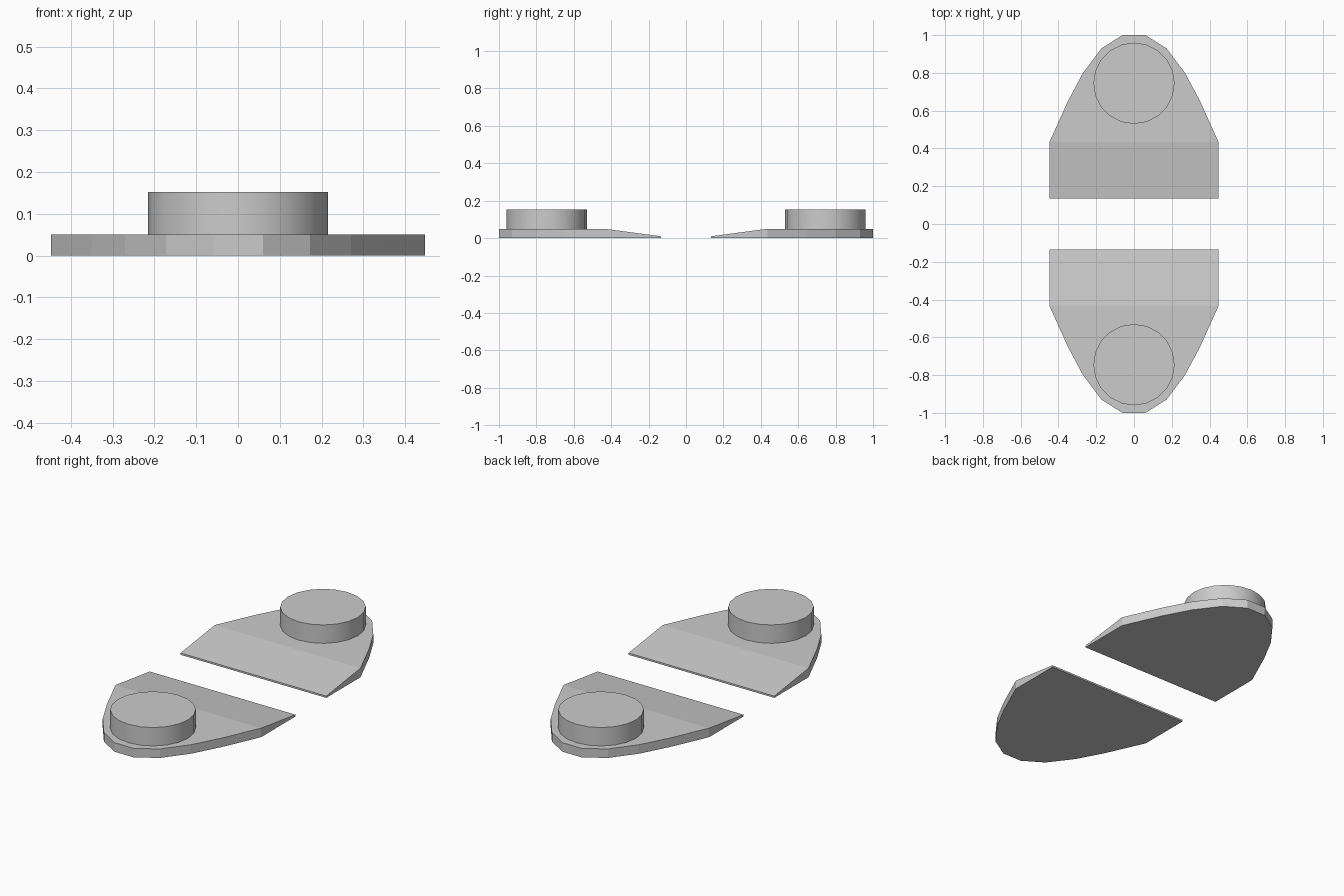
import bpy
import bmesh
import math

cube = bpy.data.objects.get("Cube")
if cube:
    bpy.data.objects.remove(cube, do_unlink=True)

grey = bpy.data.materials.new("light_grey")
grey.use_nodes = True
COLOUR = (0.6, 0.6, 0.6, 1)
grey.diffuse_color = COLOUR
grey.node_tree.nodes["Principled BSDF"].inputs["Base Color"].default_value = COLOUR

PLATE_TOP, LIP_TOP, DISC_TOP = 0.05, 0.01, 0.152
INNER_Y, RAMP_Y = 0.135, 0.435

# Right half of the plate outline, from the thin lip to the rounded end
HALF = [(0.447, INNER_Y), (0.447, RAMP_Y), (0.35, 0.65),
        (0.27, 0.80), (0.172, 0.93), (0.06, 1.0)]


def finish(name, bm):
    bmesh.ops.recalc_face_normals(bm, faces=bm.faces)
    mesh = bpy.data.meshes.new(name)
    bm.to_mesh(mesh)
    bm.free()
    mesh.materials.append(grey)
    obj = bpy.data.objects.new(name, mesh)
    bpy.context.collection.objects.link(obj)
    return obj


def make_plate(name, side):
    """Rounded plate whose inner end tapers to a thin lip."""
    outline = HALF + [(-x, y) for x, y in reversed(HALF)]
    bm = bmesh.new()
    low = [bm.verts.new((x, y * side, 0)) for x, y in outline]
    high = [bm.verts.new((x, y * side, LIP_TOP if y == INNER_Y else PLATE_TOP))
            for x, y in outline]
    n = len(outline)
    bm.faces.new(low)
    bm.faces.new(high[1:-1])                              # flat top
    bm.faces.new((high[0], high[1], high[-2], high[-1]))  # ramp
    for i in range(n):
        j = (i + 1) % n
        bm.faces.new((low[i], low[j], high[j], high[i]))
    return finish(name, bm)


def make_disc(name, side):
    """Round raised pad standing on the plate."""
    bm = bmesh.new()
    bmesh.ops.create_cone(bm, cap_ends=True, segments=20, radius1=0.215,
                          radius2=0.215, depth=DISC_TOP - PLATE_TOP)
    bmesh.ops.translate(bm, verts=bm.verts,
                        vec=(0, 0.745 * side, (DISC_TOP + PLATE_TOP) / 2))
    obj = finish(name, bm)
    bpy.ops.object.select_all(action='DESELECT')
    obj.select_set(True)
    bpy.context.view_layer.objects.active = obj
    bpy.ops.object.shade_smooth_by_angle(angle=math.radians(30))
    return obj


# Matching front and back halves
for label, side in (("front", -1), ("back", 1)):
    make_plate(label + "_plate", side)
    make_disc(label + "_disc", side)
